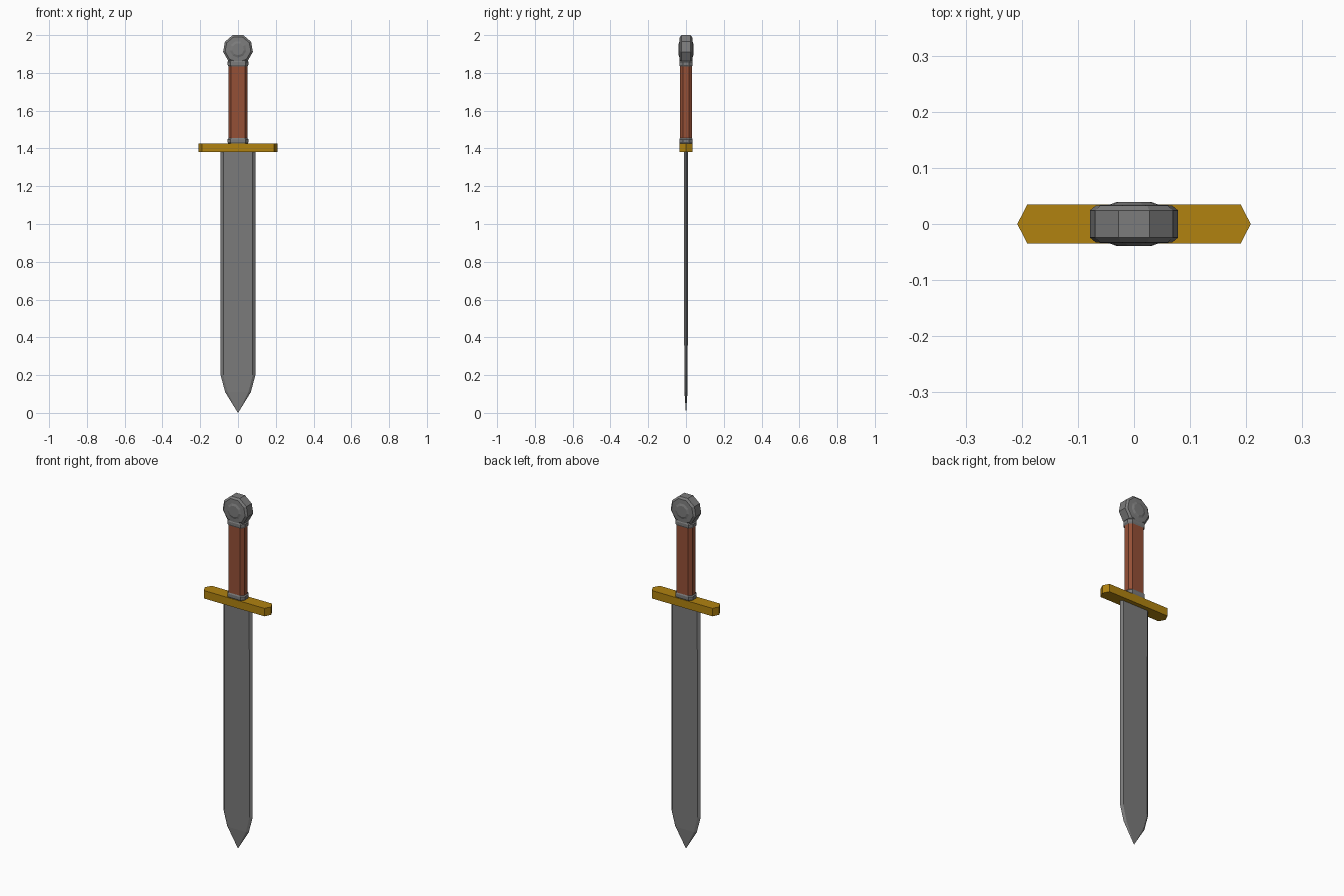
import bpy, bmesh, math

cube = bpy.data.objects.get("Cube")
if cube:
    bpy.data.objects.remove(cube, do_unlink=True)


def material(name, rgb):
    m = bpy.data.materials.new(name)
    m.use_nodes = True
    m.diffuse_color = (*rgb, 1)
    m.node_tree.nodes["Principled BSDF"].inputs["Base Color"].default_value = (*rgb, 1)
    return m


steel = material("steel grey", (0.20, 0.20, 0.20))
leather = material("brown leather", (0.30, 0.08, 0.037))
brass = material("dull brass", (0.44, 0.225, 0.005))


def loft(name, rings, mat):
    """Skin matching rings of points, cap both ends, keep flat shading."""
    bm = bmesh.new()
    loops = [[bm.verts.new(p) for p in ring] for ring in rings]
    n = len(loops[0])
    for a, b in zip(loops, loops[1:]):
        for i in range(n):
            j = (i + 1) % n
            bm.faces.new((a[i], a[j], b[j], b[i]))
    bm.faces.new(loops[0])
    bm.faces.new(loops[-1])
    bmesh.ops.remove_doubles(bm, verts=bm.verts, dist=1e-5)
    bmesh.ops.recalc_face_normals(bm, faces=bm.faces)
    mesh = bpy.data.meshes.new(name)
    bm.to_mesh(mesh)
    bm.free()
    mesh.materials.append(mat)
    obj = bpy.data.objects.new(name, mesh)
    bpy.context.collection.objects.link(obj)
    return obj


# Blade: flat centre with ground edges, narrowing to a point
def blade_ring(z, edge, flat, thick):
    return [(-edge, 0, z), (-flat, -thick, z), (flat, -thick, z),
            (edge, 0, z), (flat, thick, z), (-flat, thick, z)]


loft("blade", [blade_ring(*s) for s in (
    (1.39, 0.092, 0.078, 0.011),
    (0.20, 0.092, 0.078, 0.009),
    (0.11, 0.068, 0.055, 0.008),
    (0.00, 0.0005, 0.0002, 0.0004))], steel)

# Crossguard: bar with pointed ends
guard = [(-0.208, 0), (-0.19, -0.035), (0.19, -0.035),
         (0.208, 0), (0.19, 0.035), (-0.19, 0.035)]
loft("crossguard", [[(x, y, z) for x, y in guard] for z in (1.38, 1.425)], brass)


# Grip and collars share one flattened eight-sided section
def grip_ring(z, scale):
    section = [(-0.05, -0.015), (-0.036, -0.032), (0.036, -0.032), (0.05, -0.015)]
    section += [(-x, -y) for x, y in section]
    return [(x * scale, y * scale, z) for x, y in section]


loft("grip", [grip_ring(z, 1) for z in (1.44, 1.85)], leather)
for name, base in (("lower_collar", 1.425), ("upper_collar", 1.835)):
    loft(name, [grip_ring(base + dz, s) for dz, s in (
        (0, 1.0), (0.008, 1.11), (0.023, 1.11), (0.032, 0.95))], steel)


# Pommel: bevelled nine-sided disc with a shallow boss on each face
def disc_ring(y, radius):
    angles = [math.radians(70 + 40 * i) for i in range(9)]
    return [(radius * math.cos(a), y, 1.925 + radius * math.sin(a)) for a in angles]


half = [(0.024, 0.08), (0.033, 0.069), (0.0345, 0.044), (0.039, 0.032)]
profile = [(-y, r) for y, r in reversed(half)] + half
loft("pommel", [disc_ring(y, r) for y, r in profile], steel)
